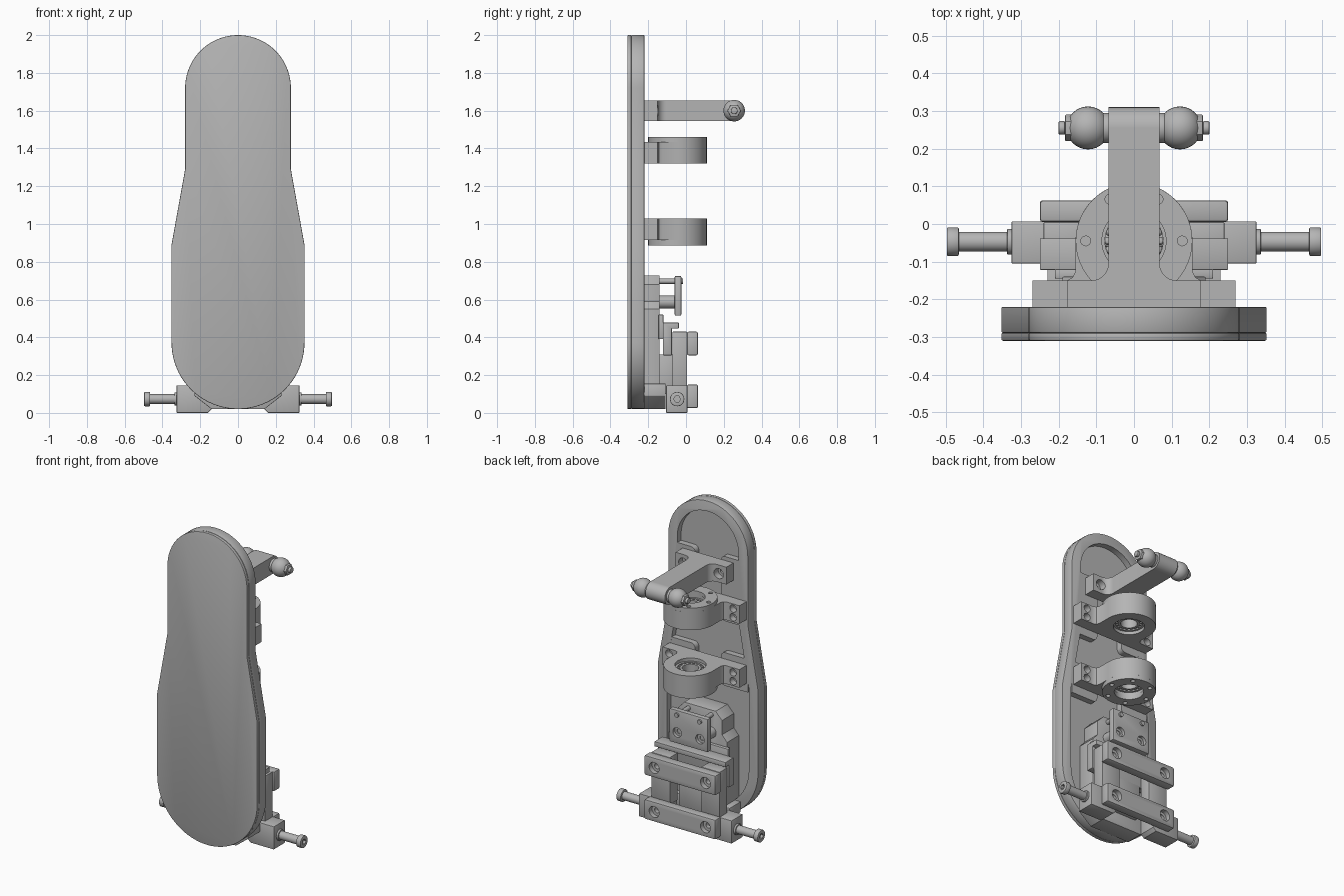
import bpy, bmesh, math
from mathutils import Vector

if "Cube" in bpy.data.objects:
    bpy.data.objects.remove(bpy.data.objects["Cube"])

metal = bpy.data.materials.new("light grey metal")
metal.use_nodes = True
GREY = (0.46, 0.46, 0.46, 1)
metal.diffuse_color = GREY
metal.node_tree.nodes["Principled BSDF"].inputs["Base Color"].default_value = GREY


# ---- helpers ----
def place(u, v, w, axis):
    return Vector({"x": (w, u, v), "y": (u, w, v), "z": (u, v, w)}[axis])


def finish(name, bm, bevel=0):
    bmesh.ops.recalc_face_normals(bm, faces=bm.faces)
    mesh = bpy.data.meshes.new(name)
    bm.to_mesh(mesh)
    bm.free()
    mesh.materials.append(metal)
    ob = bpy.data.objects.new(name, mesh)
    bpy.context.collection.objects.link(ob)
    if bevel:
        mod = ob.modifiers.new("edge", "BEVEL")
        mod.width, mod.segments, mod.angle_limit = bevel, 2, math.radians(50)
        apply(ob, mod)
    smooth(ob)
    return ob


def select(ob):
    bpy.ops.object.select_all(action="DESELECT")
    bpy.context.view_layer.objects.active = ob
    ob.select_set(True)


def apply(ob, mod):
    select(ob)
    bpy.ops.object.modifier_apply(modifier=mod.name)


def smooth(ob):
    select(ob)
    bpy.ops.object.shade_smooth_by_angle(angle=math.radians(30))


def prism(name, pts, axis, lo, hi, bevel=0):
    bm = bmesh.new()
    ends = [[bm.verts.new(place(u, v, w, axis)) for u, v in pts] for w in (lo, hi)]
    for ring in ends:
        bm.faces.new(ring)
    for i in range(len(pts)):
        j = (i + 1) % len(pts)
        bm.faces.new((ends[0][i], ends[0][j], ends[1][j], ends[1][i]))
    return finish(name, bm, bevel)


def arc(cu, cv, r, a0, a1, n=24):
    steps = [math.radians(a0 + (a1 - a0) * i / n) for i in range(n + 1)]
    return [(cu + r * math.cos(a), cv + r * math.sin(a)) for a in steps]


def box(name, x, y, z, bevel=0.003):
    return prism(name, [(x[0], z[0]), (x[1], z[0]), (x[1], z[1]), (x[0], z[1])],
                 "y", y[0], y[1], bevel)


def cyl(name, axis, u, v, r, lo, hi, n=32, bevel=0):
    return prism(name, arc(u, v, r, 0, 360, n)[:-1], axis, lo, hi, bevel)


def cut(ob, *cutters):
    for c in cutters:
        mod = ob.modifiers.new("cut", "BOOLEAN")
        mod.operation, mod.solver, mod.object = "DIFFERENCE", "EXACT", c
        apply(ob, mod)
        bpy.data.objects.remove(c)
    smooth(ob)


def tube(name, axis, u, v, r_out, r_in, lo, hi):
    ob = cyl(name, axis, u, v, r_out, lo, hi, 48)
    cut(ob, cyl("bore", axis, u, v, r_in, lo - 0.1, hi + 0.1, 48))
    return ob


def bolt_hole(ob, x, z, r, front, depth):
    # counterbore with a narrower through hole
    cut(ob, cyl("bore", "y", x, z, r, front - depth, front + 0.05, 24),
        cyl("bore", "y", x, z, r * 0.5, front - 0.2, front + 0.05, 16))


def mirrored(half):
    return half + [(-u, v) for u, v in reversed(half)]


def ball(name, loc, r, seg=32):
    bm = bmesh.new()
    bmesh.ops.create_uvsphere(bm, u_segments=seg, v_segments=seg // 2, radius=r)
    bmesh.ops.translate(bm, verts=bm.verts, vec=loc)
    return finish(name, bm)


# ---- sole-shaped back plate with recessed rear pocket ----
def outline(inset):
    wide, slim = 0.352 - inset, 0.28 - inset
    return (arc(0, 0.372, wide, 180, 360, 40) + [(wide, 0.89), (slim, 1.29)]
            + arc(0, 1.72, slim, 0, 180, 40) + [(-slim, 1.29), (-wide, 0.89)])


prism("plate_front_layer", outline(0), "y", -0.31, -0.289, 0.004)
plate = prism("plate", outline(0), "y", -0.289, -0.22, 0.004)
cut(plate, prism("pocket", outline(0.065), "y", -0.258, -0.1))
for s in (-1, 1):
    for z0, z1, edge in ((1.27, 1.68, 0.225), (0.86, 1.07, 0.28)):
        pad = arc(0.12, z1 - 0.03, 0.03, 90, 180, 6) + arc(0.12, z0 + 0.03, 0.03, 180, 270, 6)
        pad += [(edge, z0), (edge, z1)]
        prism("mounting_pad", [(s * u, v) for u, v in pad], "y", -0.26, -0.221)

# ---- upper arm with twin ball joints ----
half = [(0.178, -0.222), (0.178, -0.15)] + arc(0.113, -0.105, 0.045, 270, 180, 8) + [(0.068, 0.255)]
arm = prism("arm", mirrored(half), "z", 1.545, 1.655)
tip = cyl("arm_tip", "x", 0.255, 1.6, 0.055, -0.068, 0.068, 40)
for s in (-1, 1):
    bolt_hole(arm, s * 0.125, 1.6, 0.032, -0.15, 0.04)
    x = [s * v for v in (0.06, 0.085, 0.122, 0.15, 0.183, 0.2)]
    cyl("joint_collar", "x", 0.255, 1.6, 0.04, x[0], x[1], 32, 0.004)
    joint = ball("ball_joint", (x[2], 0.255, 1.6), 0.057)
    cyl("joint_nut", "x", 0.255, 1.6, 0.036, x[3], x[4], 6, 0.003)
    cyl("joint_stud", "x", 0.255, 1.6, 0.018, x[4], x[5], 24, 0.003)

# ---- two bearing holders, the lower one flipped ----
CY = -0.045
half = ([(0.27, -0.222), (0.27, -0.15), (0.178, -0.15), (0.163, -0.142), (0.155, -0.125)]
        + arc(0, CY, 0.155, 0, 90, 24)[:-1])
for z0, flange_z in ((1.32, (1.435, 1.46)), (0.915, (0.887, 0.915))):
    z1 = z0 + 0.115
    holder = prism("bearing_holder", half + [(0, CY + 0.155)] + [(-u, v) for u, v in reversed(half)],
                   "z", z0, z1)
    cut(holder, cyl("bore", "z", 0, CY, 0.09, z0 - 0.1, z1 + 0.1, 48))
    for s in (-1, 1):
        for dz in (0.03, 0.085):
            bolt_hole(holder, s * 0.225, z0 + dz, 0.023, -0.15, 0.04)
    flange = tube("bearing_flange", "z", 0, CY, 0.155, 0.085, *flange_z)
    for i in range(6):
        u, v = arc(0, CY, 0.128, 0, 360, 6)[i]
        cut(flange, cyl("bore", "z", u, v, 0.013, flange_z[0] - 0.01, flange_z[1] + 0.01, 16))
    lo, hi = z0 + 0.02, z1 - 0.02
    tube("outer_race", "z", 0, CY, 0.091, 0.077, lo, hi)
    tube("inner_race", "z", 0, CY, 0.062, 0.048, lo, hi)
    for u, v in arc(0, CY, 0.07, 0, 360, 18)[:-1]:
        for z in (lo + 0.012, hi - 0.012):
            ball("bearing_ball", (u, v, z), 0.011, 12)

# ---- slide base on the lower plate ----
half = [(0.13, 0.05), (0.19, 0.11), (0.19, 0.55), (0.155, 0.59), (0.155, 0.68), (0.11, 0.727)]
base = prism("slide_base", mirrored(half), "y", -0.26, -0.14, 0.003)
cut(base, box("slot", (-0.06, 0.06), (-0.18, -0.1), (0.16, 0.62), 0))
prism("base_foot", mirrored([(0.14, 0.02), (0.23, 0.09), (0.23, 0.155)]), "y", -0.222, -0.108, 0.003)
box("slide_core", (-0.1, 0.1), (-0.15, -0.07), (0.1, 0.31))

# ---- upper stop plate on pins ----
stop = box("stop_plate", (-0.135, 0.135), (-0.06, -0.025), (0.515, 0.725), 0.006)
for s in (-1, 1):
    bolt_hole(stop, s * 0.08, 0.585, 0.03, -0.025, 0.02)
    cyl("stop_spacer", "y", s * 0.08, 0.587, 0.034, -0.15, -0.05, 24)
    cyl("stop_pin", "y", s * 0.08, 0.697, 0.014, -0.15, -0.015, 16)

# ---- carriage: angle bracket, uprights, clamp bars ----
bracket = [(-0.122, 0.305), (-0.075, 0.305), (-0.075, 0.447), (-0.038, 0.447), (-0.038, 0.478), (-0.122, 0.478)]
prism("angle_bracket", bracket, "x", -0.25, 0.25, 0.003)
box("bracket_backing", (-0.21, 0.21), (-0.145, -0.12), (0.39, 0.52))
for z0, z1 in ((0.305, 0.43), (0.025, 0.15)):
    bar = box("clamp_bar", (-0.25, 0.25), (0.005, 0.063), (z0, z1), 0.008)
    for s in (-1, 1):
        bolt_hole(bar, s * 0.18, (z0 + z1) / 2, 0.035, 0.063, 0.03)

for s in (-1, 1):
    box("upright", sorted((s * 0.11, s * 0.24)), (-0.072, 0.005), (0.13, 0.43))
    block = [(0.14, 0.02), (0.16, 0.0), (0.325, 0.0), (0.325, 0.145), (0.14, 0.145)]
    prism("end_block", [(s * u, v) for u, v in block], "y", -0.105, 0.007, 0.003)
    # side pins with socket heads
    x = [s * v for v in (0.32, 0.337, 0.465, 0.497, 0.48, 0.52)]
    cyl("pin_collar", "x", -0.047, 0.073, 0.034, x[0], x[1], 32, 0.003)
    cyl("side_pin", "x", -0.047, 0.073, 0.026, x[0], x[2], 32)
    head = cyl("pin_head", "x", -0.047, 0.073, 0.038, x[2], x[3], 32, 0.004)
    cut(head, cyl("socket", "x", -0.047, 0.073, 0.018, x[4], x[5], 6))
